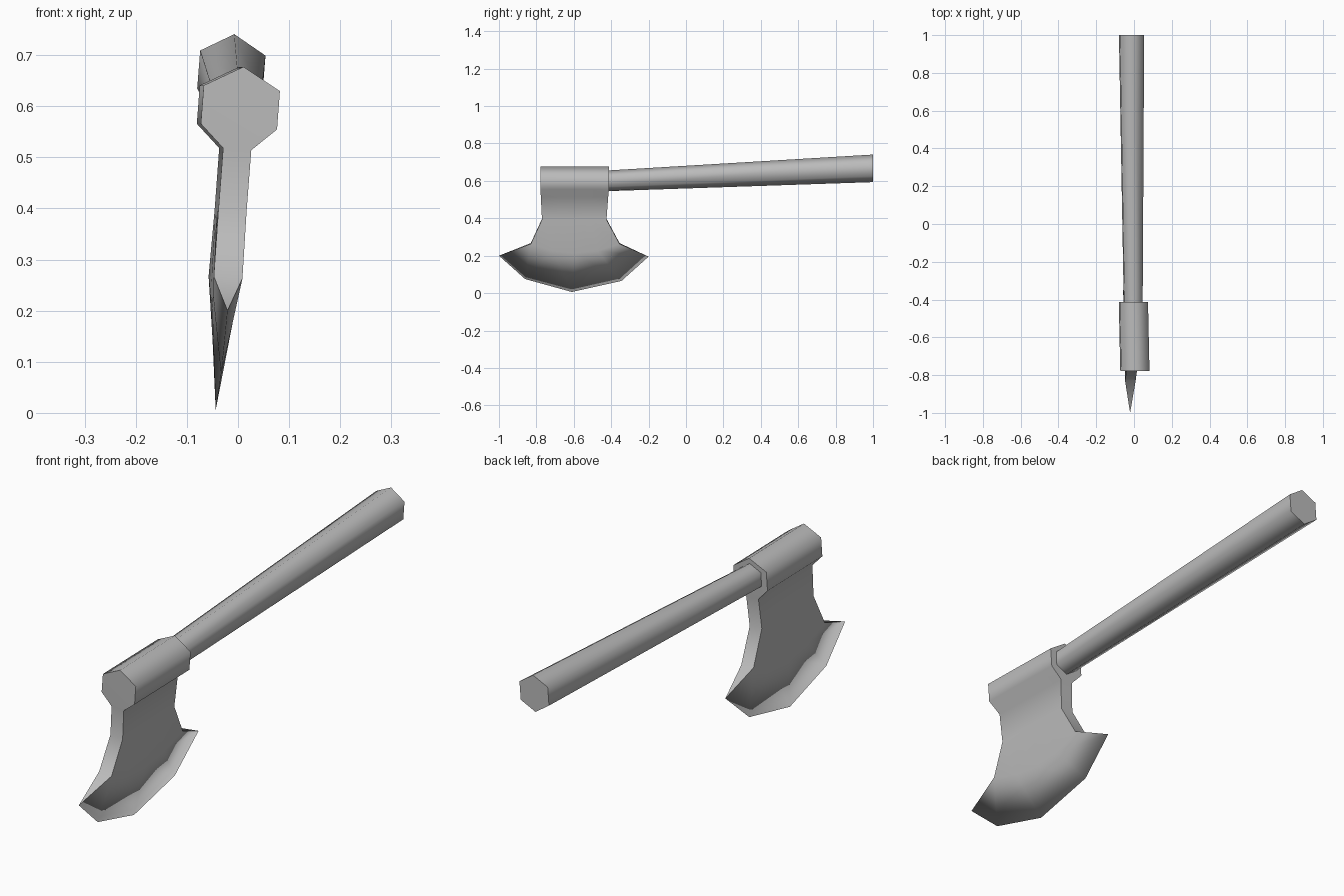
import bpy
import bmesh
from math import sin, cos, radians

if "Cube" in bpy.data.objects:
    bpy.data.objects.remove(bpy.data.objects["Cube"], do_unlink=True)

GREY = (0.5, 0.5, 0.5, 1.0)
grey = bpy.data.materials.new("plain_grey")
grey.use_nodes = True
grey.diffuse_color = GREY
grey.node_tree.nodes["Principled BSDF"].inputs["Base Color"].default_value = GREY


def loft(name, rings, caps):
    """Skin a row of rings; caps lists the index groups that close both ends."""
    bm = bmesh.new()
    grid = [[bm.verts.new(p) for p in ring] for ring in rings]
    n = len(grid[0])
    for a, b in zip(grid, grid[1:]):
        for i in range(n):
            j = (i + 1) % n
            bm.faces.new((a[i], a[j], b[j], b[i])).smooth = True
    end_faces = set()
    for ring in (grid[0], grid[-1]):
        for group in caps:
            end_faces.add(bm.faces.new([ring[i] for i in group]))
    bmesh.ops.recalc_face_normals(bm, faces=bm.faces)
    for face in end_faces:
        face.smooth = True
    # sharp rims where the ends meet the smooth sides
    for edge in bm.edges:
        edge.smooth = len({f in end_faces for f in edge.link_faces}) == 1
    mesh = bpy.data.meshes.new(name)
    bm.to_mesh(mesh)
    bm.free()
    mesh.materials.append(grey)
    obj = bpy.data.objects.new(name, mesh)
    bpy.context.collection.objects.link(obj)
    return obj


def lean(x, y, z):
    """Slight roll and yaw of the whole head."""
    return (x + 0.001 + 0.0755 * (z - 0.6) - 0.0215 * (y + 0.6), y, z - 0.0755 * x)


# Axe head: half-section rows (height, half width, front y, back y, mid drop)
rows = [
    (0.635, 0.0745, -0.778, -0.412, 0),
    (0.560, 0.0745, -0.778, -0.412, 0),
    (0.516, 0.0275, -0.776, -0.416, 0),
    (0.395, 0.0275, -0.770, -0.425, 0),
    (0.265, 0.0280, -0.830, -0.355, 0.05),
]
cutting_edge = [(-1.0, 0.2), (-0.86, 0.075), (-0.61, 0.006), (-0.345, 0.065), (-0.2, 0.195)]

head_rings = []
for k, (edge_y, edge_z) in enumerate(cutting_edge):
    t = k / 4
    right, left = [], []
    for z, half, front, back, drop in rows:
        bow = drop * 4 * t * (1 - t)
        y = front + (back - front) * t
        half -= bow * 0.11
        right.append(lean(half, y, z - bow))
        left.append(lean(-half, y, z - bow))
    top = lean(0, -0.778 + 0.366 * t, 0.677)
    head_rings.append([top] + right + [lean(0, edge_y, edge_z)] + left[::-1])

loft("axe_head", head_rings,
     [(0, 1, 2, 3, 9, 10, 11), (3, 4, 8, 9), (4, 5, 7, 8), (5, 6, 7)])

# Handle: tapered six-sided shaft, (y, centre x, centre z, radius)
handle_rings = []
for y, cx, cz, r in [(-0.45, -0.004, 0.599, 0.055), (1.0, -0.013, 0.667, 0.074)]:
    angles = [radians(85.5 + 60 * i) for i in range(6)]
    handle_rings.append([(cx + r * cos(a), y, cz + r * sin(a)) for a in angles])

loft("handle", handle_rings, [range(6)])
